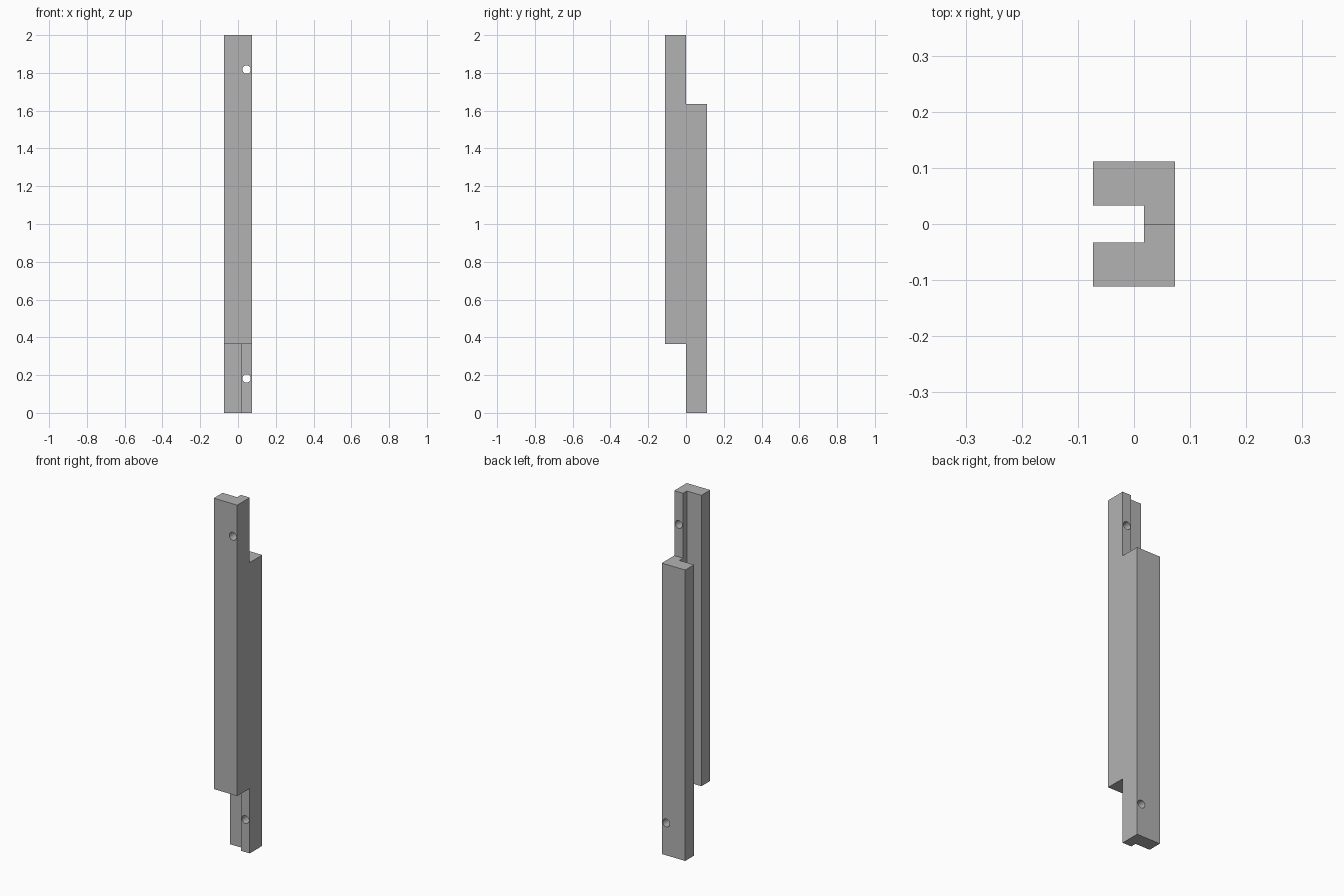
import bpy, bmesh, math
from mathutils import Matrix

default = bpy.data.objects.get("Cube")
if default:
    bpy.data.objects.remove(default, do_unlink=True)

# Overall sizes
HX, HY, LENGTH = 0.073, 0.111, 2.0
SLOT_X, SLOT_Y = 0.018, 0.033      # channel floor and half width
LAP = 0.365                        # length of each half-lap end
HOLE_X, HOLE_R = 0.0455, 0.022

# Plain grey finish
grey = bpy.data.materials.new("plain grey")
grey.use_nodes = True
colour = (0.45, 0.45, 0.45, 1)
grey.diffuse_color = colour
grey.node_tree.nodes["Principled BSDF"].inputs["Base Color"].default_value = colour


def add_object(name, bm):
    bmesh.ops.recalc_face_normals(bm, faces=bm.faces)
    mesh = bpy.data.meshes.new(name)
    bm.to_mesh(mesh)
    bm.free()
    mesh.materials.append(grey)
    obj = bpy.data.objects.new(name, mesh)
    bpy.context.collection.objects.link(obj)
    return obj


def block(name, y0, y1, z0, z1):
    bm = bmesh.new()
    bmesh.ops.create_cube(bm, size=1)
    bmesh.ops.scale(bm, vec=(1, y1 - y0, z1 - z0), verts=bm.verts)
    bmesh.ops.translate(bm, vec=(0, (y0 + y1) / 2, (z0 + z1) / 2), verts=bm.verts)
    return add_object(name, bm)


def drill(name, z):
    bm = bmesh.new()
    turn = Matrix.Translation((HOLE_X, 0, z)) @ Matrix.Rotation(math.pi / 2, 4, "X")
    bmesh.ops.create_cone(bm, cap_ends=True, segments=32, radius1=HOLE_R,
                          radius2=HOLE_R, depth=1, matrix=turn)
    return add_object(name, bm)


# Channel-section bar, open on the right
bm = bmesh.new()
profile = [(-HX, -HY), (HX, -HY), (HX, HY), (-HX, HY),
           (-HX, SLOT_Y), (SLOT_X, SLOT_Y), (SLOT_X, -SLOT_Y), (-HX, -SLOT_Y)]
base = bm.faces.new([bm.verts.new((x, y, 0)) for x, y in profile])
new = bmesh.ops.extrude_face_region(bm, geom=[base])["geom"]
bmesh.ops.translate(bm, vec=(0, 0, LENGTH),
                    verts=[v for v in new if isinstance(v, bmesh.types.BMVert)])
bar = add_object("channel_bar", bm)

# Half-lap ends and bolt holes
cutters = [
    block("upper_lap_cutter", 0, 0.5, LENGTH - LAP, LENGTH + 0.5),
    block("lower_lap_cutter", -0.5, 0, -0.5, LAP),
    drill("upper_hole_cutter", LENGTH - LAP / 2),
    drill("lower_hole_cutter", LAP / 2),
]
bpy.ops.object.select_all(action="DESELECT")
bar.select_set(True)
bpy.context.view_layer.objects.active = bar
for cutter in cutters:
    cutter.hide_render = True
    mod = bar.modifiers.new(cutter.name, "BOOLEAN")
    mod.operation = "DIFFERENCE"
    mod.solver = "EXACT"
    mod.object = cutter
    bpy.ops.object.modifier_apply(modifier=mod.name)
    bpy.data.objects.remove(cutter, do_unlink=True)

bpy.ops.object.shade_smooth_by_angle(angle=math.radians(30))
